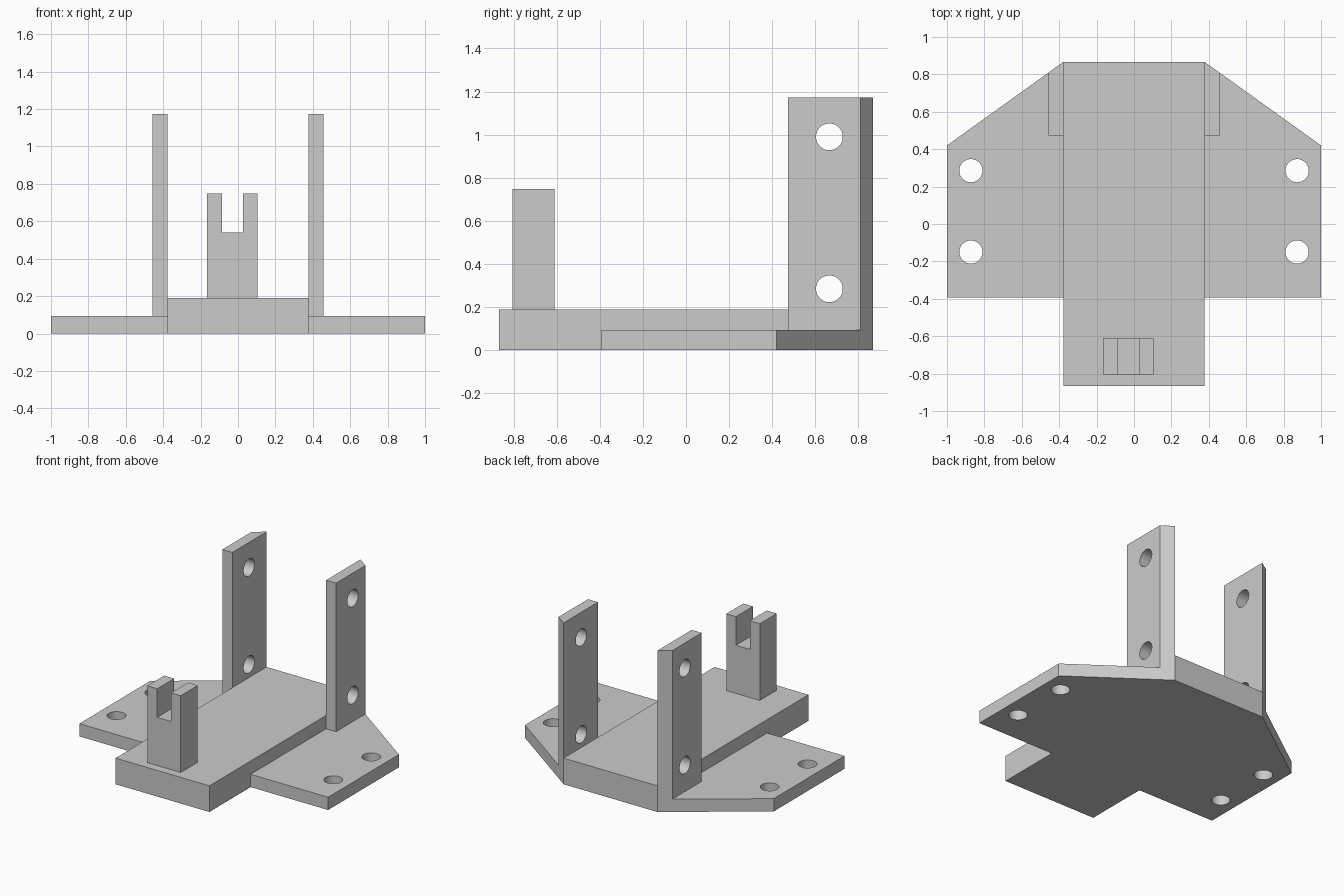
import bpy, bmesh, math
from mathutils import Matrix, Vector

cube = bpy.data.objects.get("Cube")
if cube:
    bpy.data.objects.remove(cube, do_unlink=True)

grey = bpy.data.materials.new("light_grey")
grey.use_nodes = True
colour = (0.6, 0.6, 0.6, 1)
grey.diffuse_color = colour
grey.node_tree.nodes["Principled BSDF"].inputs["Base Color"].default_value = colour

HALF_W, HALF_L = 0.377, 0.867   # central slab half width and half length
SLAB_TOP, WING_TOP = 0.19, 0.093
WING_SIDE_Y = 0.42
HOLE_R = 0.062


def add_object(name, bm):
    bmesh.ops.recalc_face_normals(bm, faces=bm.faces)
    mesh = bpy.data.meshes.new(name)
    bm.to_mesh(mesh)
    bm.free()
    mesh.materials.append(grey)
    obj = bpy.data.objects.new(name, mesh)
    bpy.context.collection.objects.link(obj)
    return obj


def prism(name, outline, offset):
    """Extrude a flat outline of 3D points along an offset."""
    bm = bmesh.new()
    face = bm.faces.new([bm.verts.new(p) for p in outline])
    top = bmesh.ops.extrude_face_region(bm, geom=[face])["geom"]
    verts = [v for v in top if isinstance(v, bmesh.types.BMVert)]
    bmesh.ops.translate(bm, verts=verts, vec=offset)
    return add_object(name, bm)


def upright_prism(name, outline, z0, z1):
    return prism(name, [(x, y, z0) for x, y in outline], (0, 0, z1 - z0))


def drill(obj, centres, axis):
    """Cut round through holes along an axis, then remove the cutters."""
    bm = bmesh.new()
    turn = Vector((0, 0, 1)).rotation_difference(Vector(axis)).to_matrix().to_4x4()
    for c in centres:
        bmesh.ops.create_cone(bm, cap_ends=True, segments=48, radius1=HOLE_R,
                              radius2=HOLE_R, depth=0.4,
                              matrix=Matrix.Translation(c) @ turn)
    cutter = add_object("hole_cutter", bm)
    cutter.hide_render = True
    mod = obj.modifiers.new("holes", "BOOLEAN")
    mod.operation, mod.solver, mod.object = "DIFFERENCE", "EXACT", cutter
    bpy.ops.object.select_all(action="DESELECT")
    bpy.context.view_layer.objects.active = obj
    obj.select_set(True)
    bpy.ops.object.modifier_apply(modifier=mod.name)
    bpy.data.objects.remove(cutter, do_unlink=True)
    bpy.ops.object.shade_smooth_by_angle(angle=math.radians(30))


# Central slab
upright_prism("central_slab", [(-HALF_W, -HALF_L), (HALF_W, -HALF_L),
                               (HALF_W, HALF_L), (-HALF_W, HALF_L)], 0, SLAB_TOP)

# Wings and drilled posts, mirrored; posts follow the slanted wing edge
post_x = 0.457
slope = (HALF_L - WING_SIDE_Y) / (1 - HALF_W)
post_back = HALF_L - slope * (post_x - HALF_W)
for side, s in (("left", 1), ("right", -1)):
    wing = upright_prism(side + "_wing", [(s * HALF_W, -0.393), (s, -0.393),
                                          (s, WING_SIDE_Y), (s * HALF_W, HALF_L)],
                         0, WING_TOP)
    drill(wing, [(s * 0.872, y, 0.05) for y in (-0.15, 0.285)], (0, 0, 1))

    post = upright_prism(side + "_post", [(s * HALF_W, 0.473), (s * post_x, 0.473),
                                          (s * post_x, post_back), (s * HALF_W, HALF_L)],
                         WING_TOP, 1.173)
    drill(post, [(s * 0.417, 0.665, z) for z in (0.285, 0.99)], (1, 0, 0))

# Slotted fork block at the front
x0, x1, slot0, slot1 = -0.166, 0.103, -0.086, 0.026
top, slot_floor = 0.748, 0.54
fork = [(x0, SLAB_TOP), (x1, SLAB_TOP), (x1, top), (slot1, top),
        (slot1, slot_floor), (slot0, slot_floor), (slot0, top), (x0, top)]
prism("slotted_fork", [(x, -0.805, z) for x, z in fork], (0, 0.195, 0))
